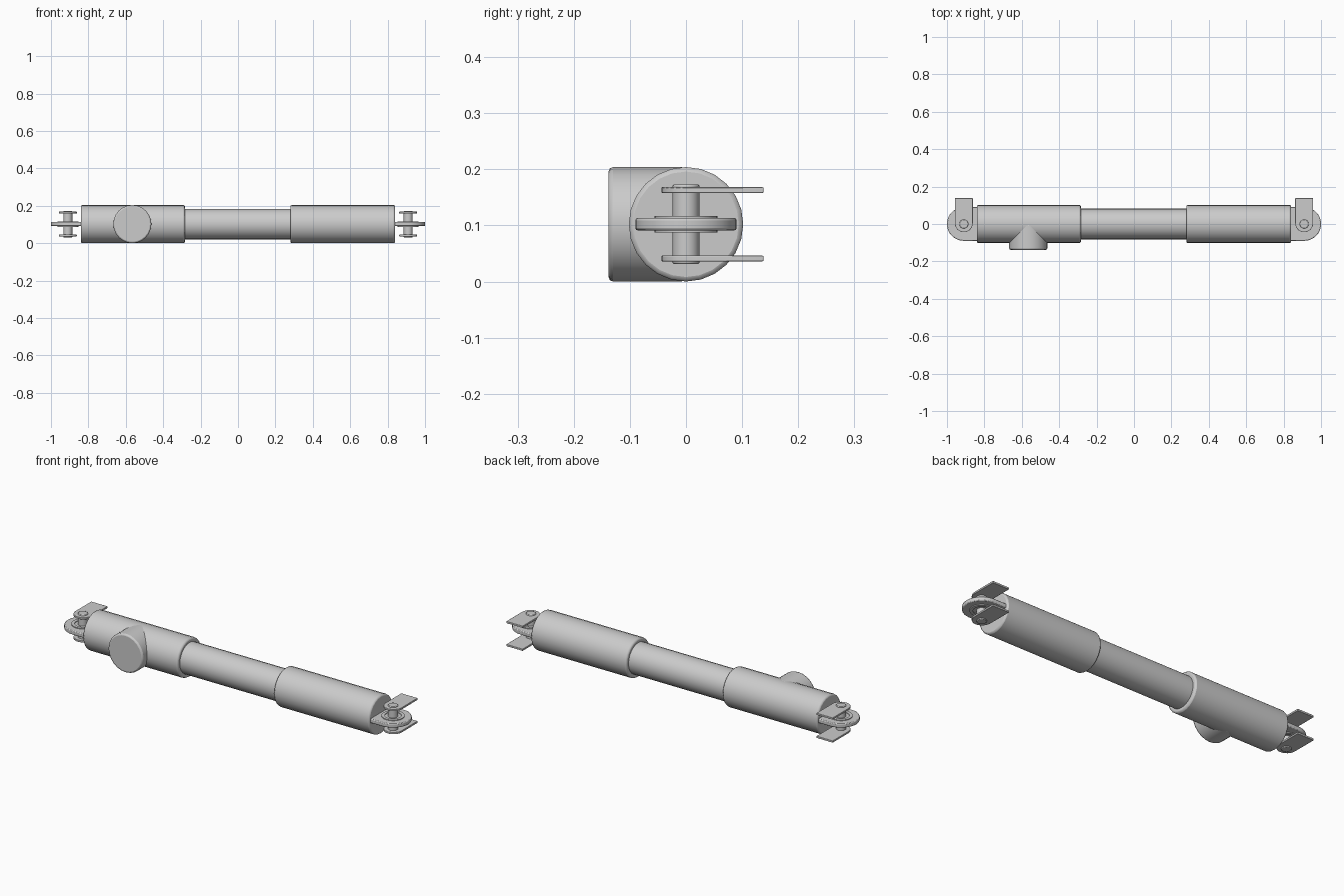
import bpy, bmesh, math
from mathutils import Matrix

if "Cube" in bpy.data.objects:
    bpy.data.objects.remove(bpy.data.objects["Cube"])

ZC = 0.102   # height of the strut axis
R = 0.102    # sleeve radius


def finish(name, bm, bevel=0.0, segs=2):
    me = bpy.data.meshes.new(name)
    bmesh.ops.recalc_face_normals(bm, faces=bm.faces)
    bm.to_mesh(me)
    bm.free()
    ob = bpy.data.objects.new(name, me)
    bpy.context.collection.objects.link(ob)
    if bevel:
        m = ob.modifiers.new("Bevel", 'BEVEL')
        m.width, m.segments = bevel, segs
        m.limit_method, m.angle_limit = 'ANGLE', math.radians(40)
    bpy.ops.object.select_all(action='DESELECT')
    ob.select_set(True)
    bpy.context.view_layer.objects.active = ob
    bpy.ops.object.shade_smooth_by_angle(angle=math.radians(35))
    return ob


def rod(name, axis, start, end, radius, at, sides=24, bevel=0.0):
    """Cylinder along an axis from start to end; at = centre on the other two axes."""
    bm = bmesh.new()
    bmesh.ops.create_cone(bm, cap_ends=True, segments=sides, radius1=radius,
                          radius2=radius, depth=abs(end - start))
    mid = (start + end) / 2
    if axis == 'X':
        rot, pos = Matrix.Rotation(math.pi / 2, 4, 'Y'), (mid, at[0], at[1])
    elif axis == 'Y':
        rot, pos = Matrix.Rotation(math.pi / 2, 4, 'X'), (at[0], mid, at[1])
    else:
        rot, pos = Matrix.Identity(4), (at[0], at[1], mid)
    bm.transform(Matrix.Translation(pos) @ rot)
    return finish(name, bm, bevel)


def slab(name, outline, z0, z1, hole=None, bevel=0.0):
    """Extruded outline, with an optional inner loop of equal point count as a hole."""
    bm = bmesh.new()
    n = len(outline)
    layers = [[bm.verts.new((x, y, z)) for x, y in loop]
              for loop in ([outline, hole] if hole else [outline]) for z in (z0, z1)]
    if hole:
        pairs = [(0, 1), (1, 3), (3, 2), (2, 0)]
    else:
        pairs = [(0, 1)]
        bm.faces.new(layers[0])
        bm.faces.new(layers[1])
    for a, b in pairs:
        for i in range(n):
            j = (i + 1) % n
            bm.faces.new((layers[a][i], layers[a][j], layers[b][j], layers[b][i]))
    return finish(name, bm, bevel)


def arc(cx, cy, r, a0, a1, n):
    return [(cx + r * math.cos(math.radians(a0 + (a1 - a0) * i / n)),
             cy + r * math.sin(math.radians(a0 + (a1 - a0) * i / n))) for i in range(n + 1)]


# Main tube and the two sleeves
rod("inner_tube", 'X', -0.30, 0.30, 0.082, (0, ZC))
rod("left_sleeve", 'X', -0.84, -0.284, R, (0, ZC), bevel=0.008)
rod("right_sleeve", 'X', 0.28, 0.84, R, (0, ZC), bevel=0.008)

# Side port on the left sleeve
rod("side_port", 'Y', -0.138, 0.0, R, (-0.565, ZC), bevel=0.008)

# Pivot at each end: eye lug, bushing, pin and two bracket plates
for side, s in (("left", -1), ("right", 1)):
    cx = s * 0.91
    eye = [(s * x, y) for x, y in
           [(0.82, -0.09)] + arc(0.91, 0, 0.09, -90, 90, 16) + [(0.82, 0.09)]]
    slab(side + "_eye_lug", eye, ZC - 0.011, ZC + 0.011, bevel=0.004)
    ring = arc(cx, 0, 0.056, 0, 345, 23)
    bore = arc(cx, 0, 0.04, 0, 345, 23)
    slab(side + "_bushing", ring, ZC - 0.015, ZC + 0.015, hole=bore)
    rod(side + "_pin", 'Z', ZC - 0.071, ZC + 0.071, 0.024, (cx, 0), bevel=0.003)
    plate = arc(cx, 0.004, 0.048, -180, 0, 12) + [(cx + 0.048, 0.138), (cx - 0.048, 0.138)]
    for level, zc in (("lower", ZC - 0.061), ("upper", ZC + 0.061)):
        slab(f"{side}_{level}_bracket", plate, zc - 0.005, zc + 0.005, bevel=0.0015)
